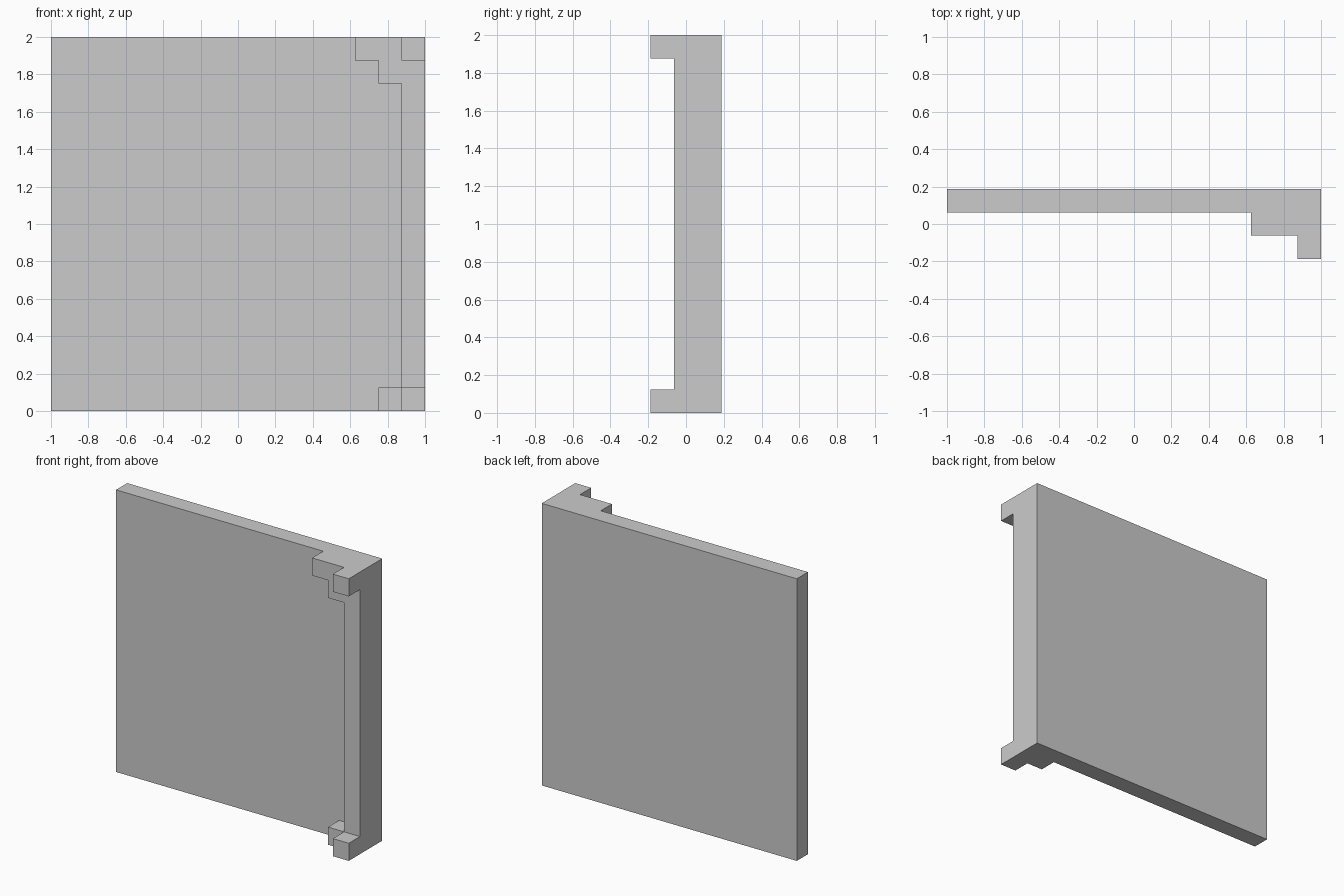
import bpy
import bmesh

if "Cube" in bpy.data.objects:
    bpy.data.objects.remove(bpy.data.objects["Cube"])

U = 0.125  # one step of the model's grid


def slab(name, outline, y_front, y_back):
    """Extrude an (x, z) outline, given in grid steps, from y_front to y_back."""
    bm = bmesh.new()
    face = bm.faces.new([bm.verts.new((x * U, y_front * U, z * U)) for x, z in outline])
    new = bmesh.ops.extrude_face_region(bm, geom=[face])["geom"]
    verts = [v for v in new if isinstance(v, bmesh.types.BMVert)]
    bmesh.ops.translate(bm, verts=verts, vec=(0, (y_back - y_front) * U, 0))
    bmesh.ops.recalc_face_normals(bm, faces=bm.faces)
    mesh = bpy.data.meshes.new(name)
    bm.to_mesh(mesh)
    bm.free()
    obj = bpy.data.objects.new(name, mesh)
    bpy.context.collection.objects.link(obj)
    return obj


def rect(x0, x1, z0, z1):
    return [(x0, z0), (x1, z0), (x1, z1), (x0, z1)]


def fuse(target, part):
    """Merge part into target as one clean solid."""
    mod = target.modifiers.new("join", "BOOLEAN")
    mod.operation = "UNION"
    mod.solver = "EXACT"
    mod.object = part
    bpy.context.view_layer.objects.active = target
    bpy.ops.object.modifier_apply(modifier=mod.name)
    bpy.data.objects.remove(part)


# Flat wall panel at the back
panel = slab("wall_panel", rect(-8, 8, 0, 16), 0.5, 1.5)

# Edge post with stepped bracket at the top and a foot at the bottom
post_outline = [(6, 0), (8, 0), (8, 16), (5, 16), (5, 15), (6, 15),
                (6, 14), (7, 14), (7, 1), (6, 1)]
fuse(panel, slab("edge_post", post_outline, -0.5, 0.5))

# Protruding corner blocks at the bottom and top of the post
for z in (0, 15):
    fuse(panel, slab("corner_block", rect(7, 8, z, z + 1), -1.5, -0.5))

# Clean up flat faces
bm = bmesh.new()
bm.from_mesh(panel.data)
bmesh.ops.remove_doubles(bm, verts=bm.verts, dist=1e-5)
bmesh.ops.dissolve_limit(bm, angle_limit=0.01, verts=bm.verts, edges=bm.edges)
bm.to_mesh(panel.data)
bm.free()
